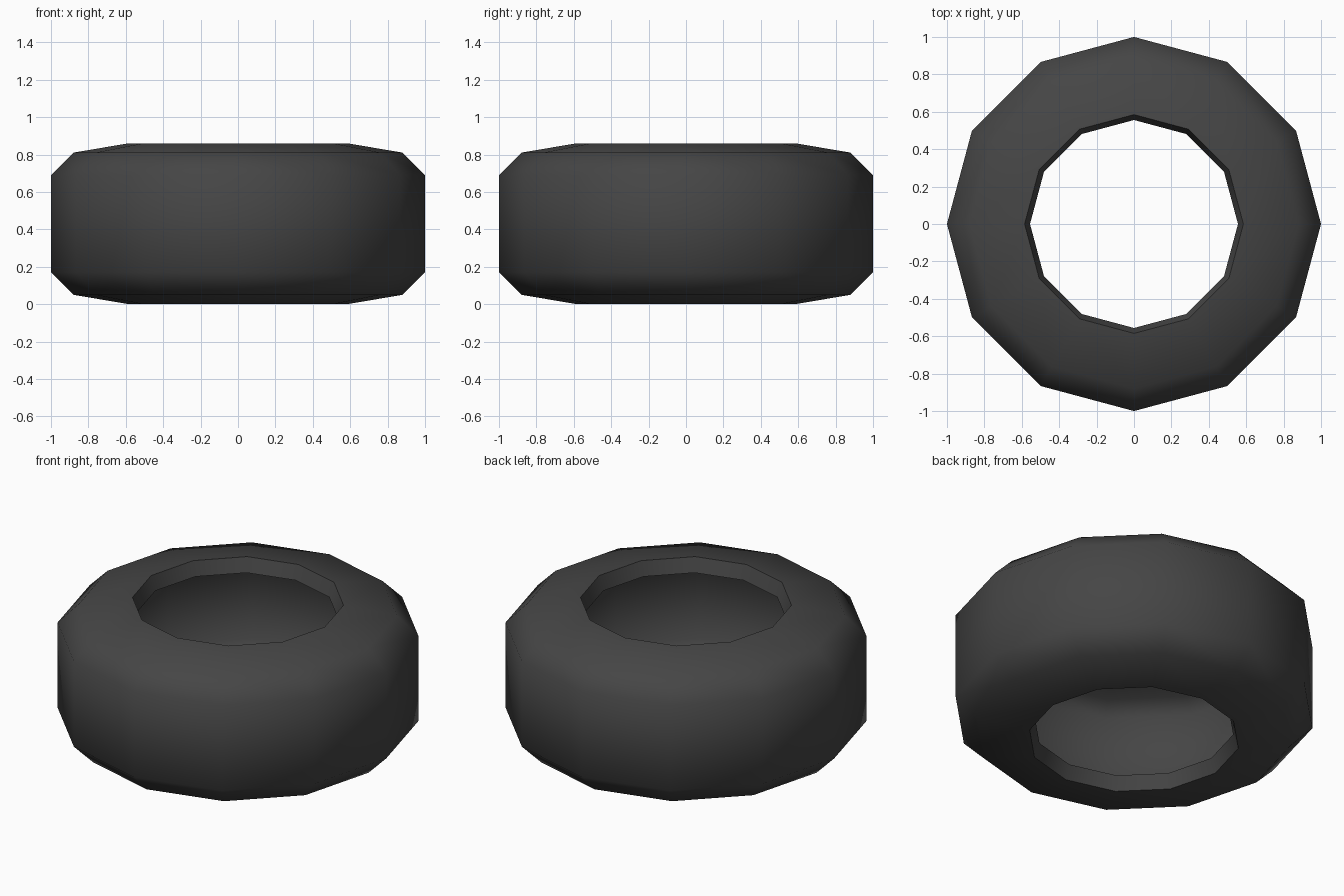
import bpy, bmesh
from math import cos, sin, pi, radians

if "Cube" in bpy.data.objects:
    bpy.data.objects.remove(bpy.data.objects["Cube"])

SIDES = 12
MID_Z = 0.43  # half height of the tyre

# Upper half of the hollow tyre section (radius, height above middle)
outer = [(0.585, 0.43), (0.88, 0.38), (1.0, 0.26)]
inner = [(0.92, 0.225), (0.84, 0.30), (0.556, 0.345)]


def mirrored(points):
    return points + [(r, -h) for r, h in reversed(points)]


# Closed section: outer skin down, lower lip, inner skin back up, upper lip
inner_up = [(r, -h) for r, h in reversed(inner)] + inner
profile = mirrored(outer) + inner_up

profile = mirrored(outer) + [(r, -h) for r, h in reversed(inner)] + inner

# Revolve the section into a twelve-sided tyre
bm = bmesh.new()
rings = []
for i in range(SIDES):
    a = 2 * pi * i / SIDES
    rings.append([bm.verts.new((r * cos(a), r * sin(a), MID_Z + h)) for r, h in profile])
n = len(profile)
for i in range(SIDES):
    p, q = rings[i], rings[(i + 1) % SIDES]
    for j in range(n):
        k = (j + 1) % n
        bm.faces.new((p[j], p[k], q[k], q[j]))
bmesh.ops.recalc_face_normals(bm, faces=bm.faces)
mesh = bpy.data.meshes.new("tyre")
bm.to_mesh(mesh)
bm.free()
tyre = bpy.data.objects.new("tyre", mesh)
bpy.context.collection.objects.link(tyre)

# Dark rubber
rubber = bpy.data.materials.new("rubber")
rubber.diffuse_color = (0.06, 0.06, 0.06, 1)
rubber.use_nodes = True
rubber.node_tree.nodes["Principled BSDF"].inputs["Base Color"].default_value = rubber.diffuse_color
mesh.materials.append(rubber)

# Smooth skin, crisp lips
bpy.context.view_layer.objects.active = tyre
tyre.select_set(True)
bpy.ops.object.shade_smooth_by_angle(angle=radians(60))
